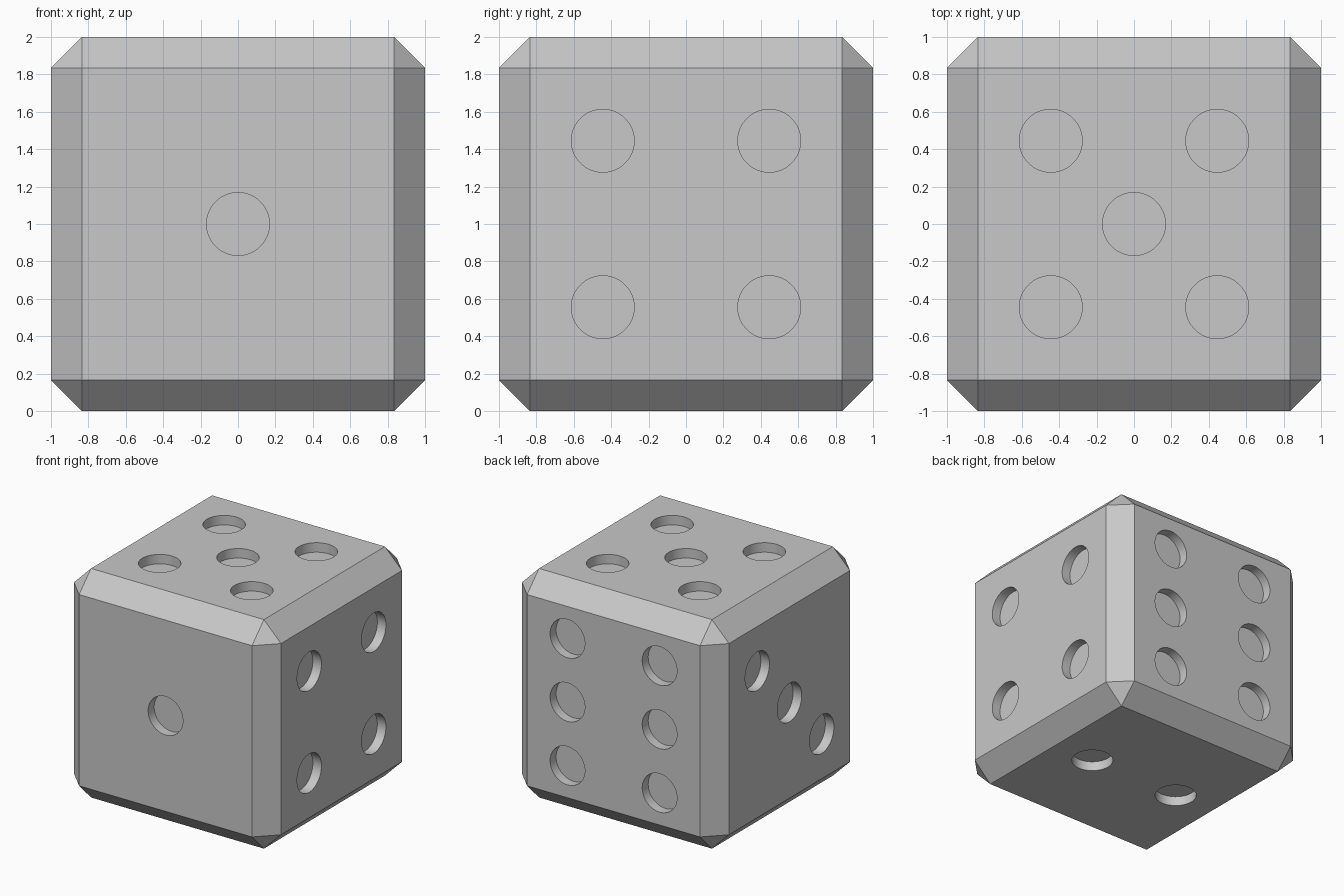
import bpy
import bmesh
from math import radians
from mathutils import Matrix, Vector

BEVEL = 0.165
RADIUS = 0.168
DEPTH = 0.083
SIDE = 0.445
ROW = 0.555

default = bpy.data.objects.get("Cube")
if default:
    bpy.data.objects.remove(default, do_unlink=True)

# Single grey material
grey = bpy.data.materials.new("plain_grey")
grey.use_nodes = True
colour = (0.58, 0.58, 0.58, 1)
grey.diffuse_color = colour
grey.node_tree.nodes["Principled BSDF"].inputs["Base Color"].default_value = colour

X, Y, Z = Vector((1, 0, 0)), Vector((0, 1, 0)), Vector((0, 0, 1))

# Each face: outward normal, two in-face axes, pip positions
corners = [(a, b) for a in (-SIDE, SIDE) for b in (-SIDE, SIDE)]
faces = [
    (-Y, X, Z, [(0, 0)]),
    (-Z, X, Y, [(-SIDE, 0), (SIDE, 0)]),
    (-X, Y, Z, [(-SIDE, -SIDE), (0, 0), (SIDE, SIDE)]),
    (X, Y, Z, corners),
    (Z, X, Y, corners + [(0, 0)]),
    (Y, X, Z, [(a, b) for a in (-SIDE, SIDE) for b in (-ROW, 0, ROW)]),
]


def mesh_object(name, bm):
    mesh = bpy.data.meshes.new(name)
    bm.to_mesh(mesh)
    bm.free()
    mesh.materials.append(grey)
    obj = bpy.data.objects.new(name, mesh)
    bpy.context.collection.objects.link(obj)
    return obj


# Chamfered cube body
bm = bmesh.new()
bmesh.ops.create_cube(bm, size=2, matrix=Matrix.Translation(Z))
die = mesh_object("die_body", bm)

# Cylinders for all the pips, in one cutter
bm = bmesh.new()
for normal, u, v, pips in faces:
    turn = normal.to_track_quat("Z", "Y").to_matrix().to_4x4()
    for a, b in pips:
        centre = Z + normal + u * a + v * b
        bmesh.ops.create_cone(
            bm, cap_ends=True, segments=64, radius1=RADIUS, radius2=RADIUS,
            depth=DEPTH * 2, matrix=Matrix.Translation(centre) @ turn)
cutter = mesh_object("pip_cutter", bm)
cutter.hide_render = True

# Chamfer the edges, then sink the pips
bevel = die.modifiers.new("chamfer", "BEVEL")
bevel.width = BEVEL
bevel.segments = 1
sink = die.modifiers.new("pips", "BOOLEAN")
sink.operation = "DIFFERENCE"
sink.solver = "EXACT"
sink.object = cutter

bpy.ops.object.select_all(action="DESELECT")
die.select_set(True)
bpy.context.view_layer.objects.active = die
for name in ("chamfer", "pips"):
    bpy.ops.object.modifier_apply(modifier=name)
bpy.data.objects.remove(cutter, do_unlink=True)

# Round pip walls, crisp edges
bpy.ops.object.shade_smooth_by_angle(angle=radians(30))
